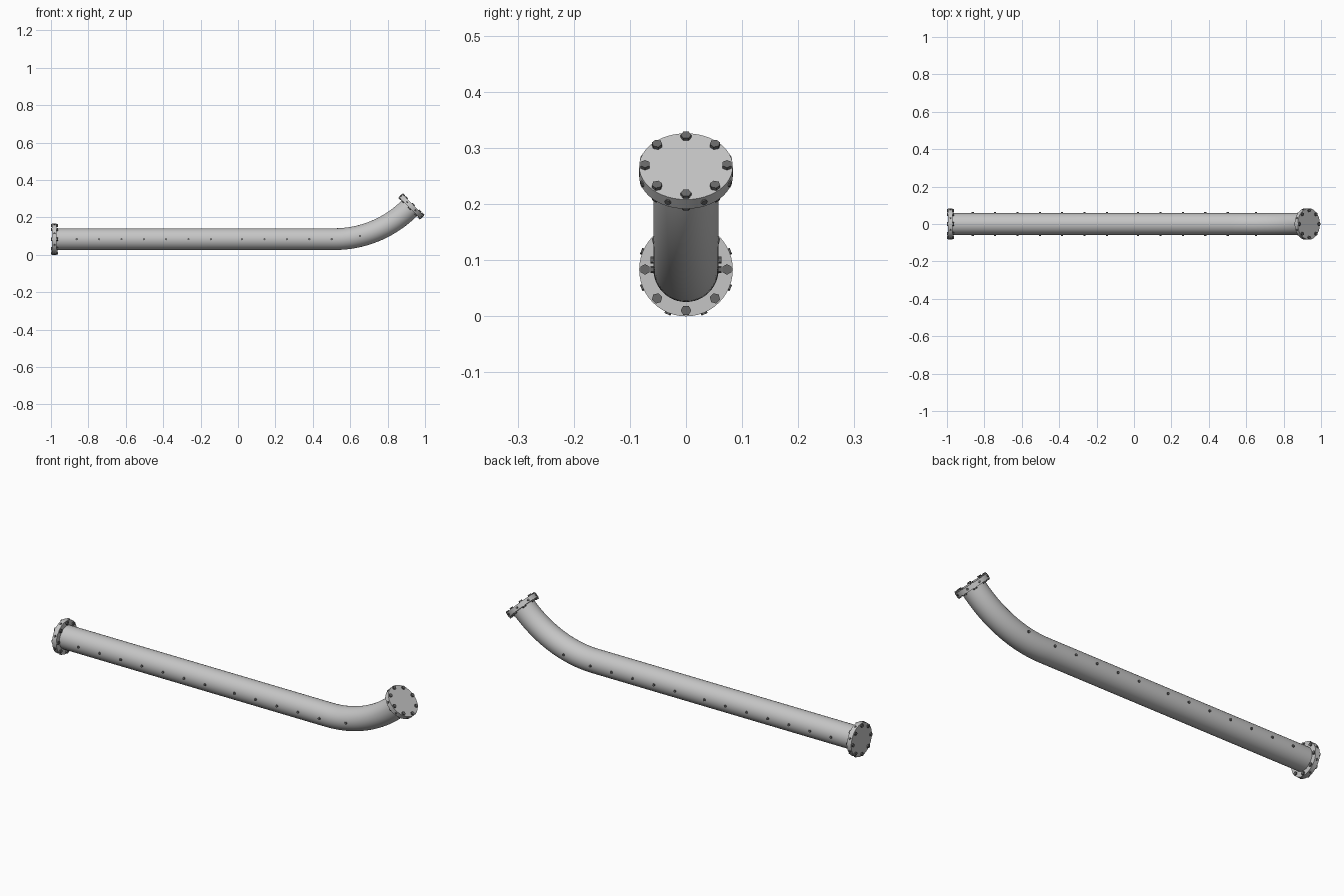
import bpy, bmesh
from math import pi, sin, cos
from mathutils import Matrix, Vector

cube = bpy.data.objects.get("Cube")
if cube:
    bpy.data.objects.remove(cube, do_unlink=True)


def material(name, value):
    m = bpy.data.materials.new(name)
    m.use_nodes = True
    col = (value, value, value, 1)
    m.diffuse_color = col
    bsdf = next(n for n in m.node_tree.nodes if n.type == 'BSDF_PRINCIPLED')
    bsdf.inputs["Base Color"].default_value = col
    return m


STEEL = material("light grey steel", 0.56)
DARK = material("dark grey steel", 0.14)

PIPE_R, FLANGE_R, THICK = 0.058, 0.0835, 0.0235
AXIS_Z, BEND_X, BEND_R, BEND = FLANGE_R, 0.515, 0.57, pi / 4
BOLT_RING, BOLT_R, BOLT_H = 0.073, 0.0095, 0.0065


def finish(bm, name, mat):
    bmesh.ops.recalc_face_normals(bm, faces=bm.faces)
    mesh = bpy.data.meshes.new(name)
    bm.to_mesh(mesh)
    bm.free()
    mesh.materials.append(mat)
    ob = bpy.data.objects.new(name, mesh)
    bpy.context.collection.objects.link(ob)
    bpy.ops.object.select_all(action='DESELECT')
    ob.select_set(True)
    bpy.context.view_layer.objects.active = ob
    bpy.ops.object.shade_smooth_by_angle(angle=pi / 6)
    return ob


def cylinder(bm, matrix, radius, low, high, sides):
    """Cylinder along the local z axis of matrix, from low to high."""
    bmesh.ops.create_cone(bm, cap_ends=True, segments=sides, radius1=radius, radius2=radius,
                          depth=high - low,
                          matrix=matrix @ Matrix.Translation((0, 0, (low + high) / 2)))


def bend_point(angle):
    return Vector((BEND_X + BEND_R * sin(angle), 0, AXIS_Z + BEND_R * (1 - cos(angle))))


# Pipe: one straight run and an upward bend, swept from rings
def build_pipe():
    sides, steps = 48, 20
    stations = [(Vector((-0.98, 0, AXIS_Z)), 0)]
    stations += [(bend_point(BEND * i / steps), BEND * i / steps) for i in range(steps + 1)]
    bm = bmesh.new()
    rings = []
    for centre, tilt in stations:
        across = Vector((-sin(tilt), 0, cos(tilt)))
        ring = []
        for k in range(sides):
            a = 2 * pi * k / sides
            ring.append(bm.verts.new(centre + PIPE_R * (cos(a) * across + sin(a) * Vector((0, 1, 0)))))
        rings.append(ring)
    for r0, r1 in zip(rings, rings[1:]):
        for k in range(sides):
            n = (k + 1) % sides
            bm.faces.new((r0[k], r0[n], r1[n], r1[k]))
    bm.faces.new(rings[0])
    bm.faces.new(rings[-1])
    finish(bm, "pipe", STEEL)


# Flange: closed disc with bolt heads, nuts and small screws round the rim
def build_flange(name, inner_centre, turn):
    frame = Matrix.Translation(inner_centre) @ Matrix.Rotation(turn, 4, 'Y')
    disc = bmesh.new()
    cylinder(disc, frame, FLANGE_R, 0, THICK, 48)
    finish(disc, name + "_flange", STEEL)

    bolts, screws = bmesh.new(), bmesh.new()
    for k in range(8):
        a = k * pi / 4
        spot = frame @ Matrix.Rotation(a, 4, 'Z') @ Matrix.Translation((BOLT_RING, 0, 0))
        cylinder(bolts, spot, BOLT_R, -BOLT_H, 0.001, 6)
        cylinder(bolts, spot, BOLT_R, THICK - 0.001, THICK + BOLT_H, 6)
        radial = (frame @ Matrix.Rotation(a + pi / 8, 4, 'Z')
                  @ Matrix.Translation((0, 0, THICK / 2)) @ Matrix.Rotation(pi / 2, 4, 'Y'))
        cylinder(screws, radial, 0.006, FLANGE_R - 0.005, FLANGE_R + 0.003, 6)
    finish(bolts, name + "_flange_bolts", DARK)
    finish(screws, name + "_rim_screws", DARK)


# Side screws: two rows along the straight run and one pair on the bend
def build_side_screws():
    spots = [Vector((-0.862 + 0.1195 * k, 0, AXIS_Z)) for k in range(7)]
    spots += [Vector((0.021 + 0.12 * k, 0, AXIS_Z)) for k in range(5)]
    spots.append(bend_point(0.243))
    bm = bmesh.new()
    for spot in spots:
        for side in (-1, 1):
            m = Matrix.Translation(spot) @ Matrix.Rotation(-side * pi / 2, 4, 'X')
            cylinder(bm, m, 0.0065, PIPE_R - 0.004, PIPE_R + 0.005, 6)
    finish(bm, "side_screws", DARK)


build_pipe()
build_flange("straight_end", Vector((-1 + BOLT_H + THICK, 0, AXIS_Z)), -pi / 2)
build_flange("bent_end", bend_point(BEND), pi / 4)
build_side_screws()
